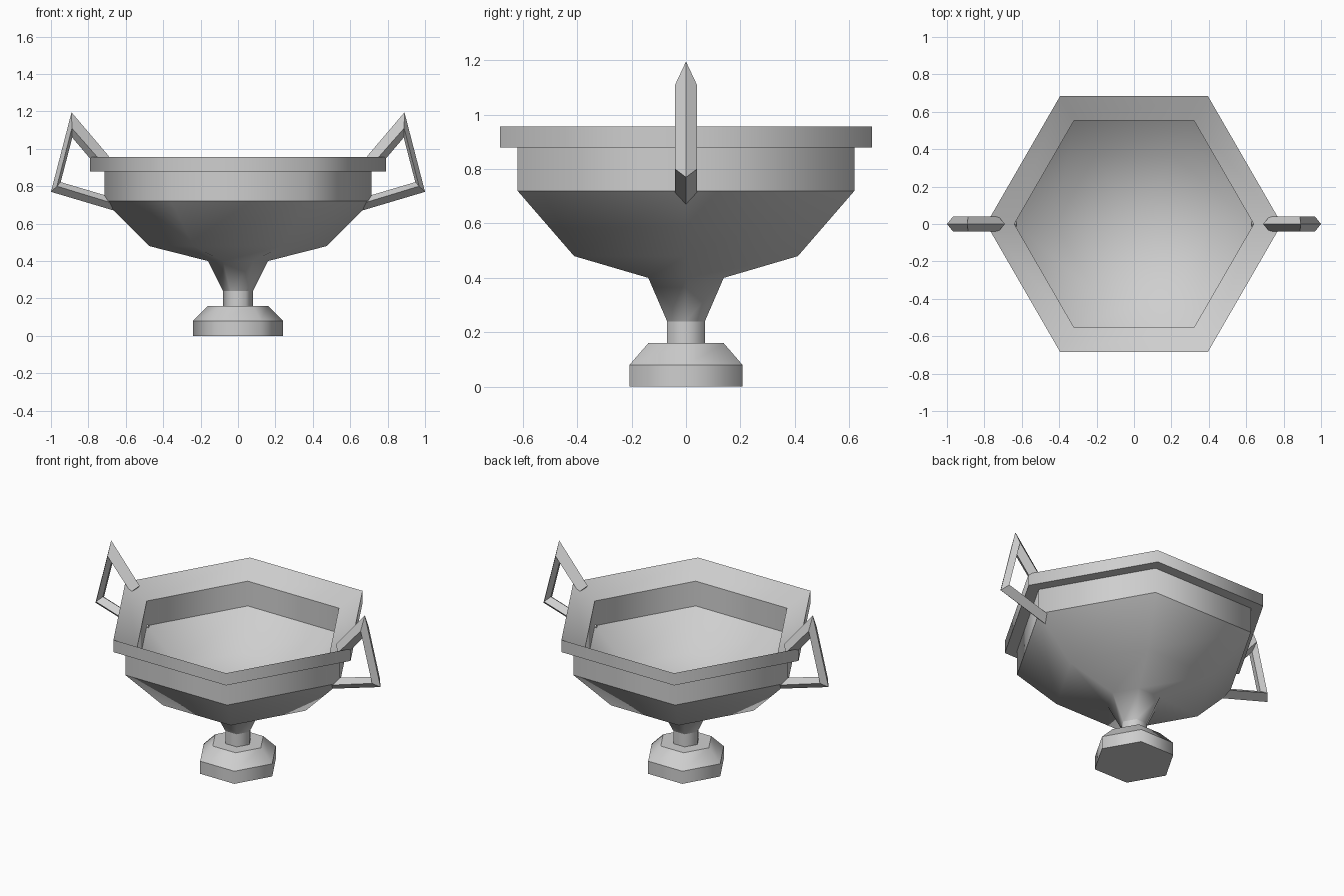
import bpy, bmesh, math

cube = bpy.data.objects.get("Cube")
if cube:
    bpy.data.objects.remove(cube, do_unlink=True)

# One plain grey for the whole trophy
grey = bpy.data.materials.new("light_grey")
grey.use_nodes = True
COLOUR = (0.62, 0.62, 0.62, 1)
grey.diffuse_color = COLOUR
grey.node_tree.nodes["Principled BSDF"].inputs["Base Color"].default_value = COLOUR

SIDES = 6


def add_object(name, bm):
    mesh = bpy.data.meshes.new(name)
    bm.to_mesh(mesh)
    bm.free()
    mesh.materials.append(grey)
    obj = bpy.data.objects.new(name, mesh)
    bpy.context.collection.objects.link(obj)
    return obj


def lathe(name, profile):
    """Six-sided turning; each point is (corner radius, height, sharp)."""
    bm = bmesh.new()
    rings = []
    for r, z, _ in profile:
        count = SIDES if r > 0 else 1
        angles = [math.tau * i / SIDES for i in range(count)]
        rings.append([bm.verts.new((r * math.cos(a), r * math.sin(a), z)) for a in angles])
    for low, high in zip(rings, rings[1:]):
        for i in range(SIDES):
            j = (i + 1) % SIDES
            if len(low) == 1:
                corners = (low[0], high[j], high[i])
            elif len(high) == 1:
                corners = (low[i], low[j], high[0])
            else:
                corners = (low[i], low[j], high[j], high[i])
            bm.faces.new(corners).smooth = True
    # Crisp horizontal ridges, soft corners around the turning
    for ring, (r, z, sharp) in zip(rings, profile):
        if sharp and r > 0:
            for i in range(SIDES):
                edge = bm.edges.get((ring[i], ring[(i + 1) % SIDES]))
                if edge:
                    edge.smooth = False
    return add_object(name, bm)


def handle(name, side):
    """Bent bar with a diamond section: outer ridge, two shoulders, inner ridge."""
    outer = [(0.63, 0.66), (1.0, 0.77), (0.89, 1.195), (0.69, 0.96)]
    middle = [(0.63, 0.697), (0.968, 0.80), (0.888, 1.11), (0.725, 0.925)]
    inner = [(0.628, 0.727), (0.948, 0.822), (0.886, 1.06), (0.75, 0.90)]
    half = 0.04
    bm = bmesh.new()
    sections = []
    for o, m, n in zip(outer, middle, inner):
        points = [(o, 0), (m, half), (n, 0), (m, -half)]
        sections.append([bm.verts.new((side * p[0], y, p[1])) for p, y in points])
    for a, b in zip(sections, sections[1:]):
        for i in range(4):
            j = (i + 1) % 4
            bm.faces.new((a[i], a[j], b[j], b[i]))
    bm.faces.new(sections[0])
    bm.faces.new(sections[-1])
    bmesh.ops.recalc_face_normals(bm, faces=bm.faces[:])
    return add_object(name, bm)


# Foot
lathe("foot", [
    (0, 0, False), (0.24, 0, True), (0.24, 0.08, True),
    (0.16, 0.16, True), (0.08, 0.16, True),
])

# Stem, flaring bowl, overhanging rim and hollow interior
lathe("stem_and_bowl", [
    (0.08, 0.16, True), (0.08, 0.24, True), (0.16, 0.40, False),
    (0.475, 0.48, False), (0.715, 0.72, True), (0.715, 0.88, True),
    (0.79, 0.88, True), (0.79, 0.957, True), (0.64, 0.877, True),
    (0.64, 0.72, True), (0.42, 0.53, False), (0, 0.45, False),
])

# Handles
handle("left_handle", 1)
handle("right_handle", -1)
